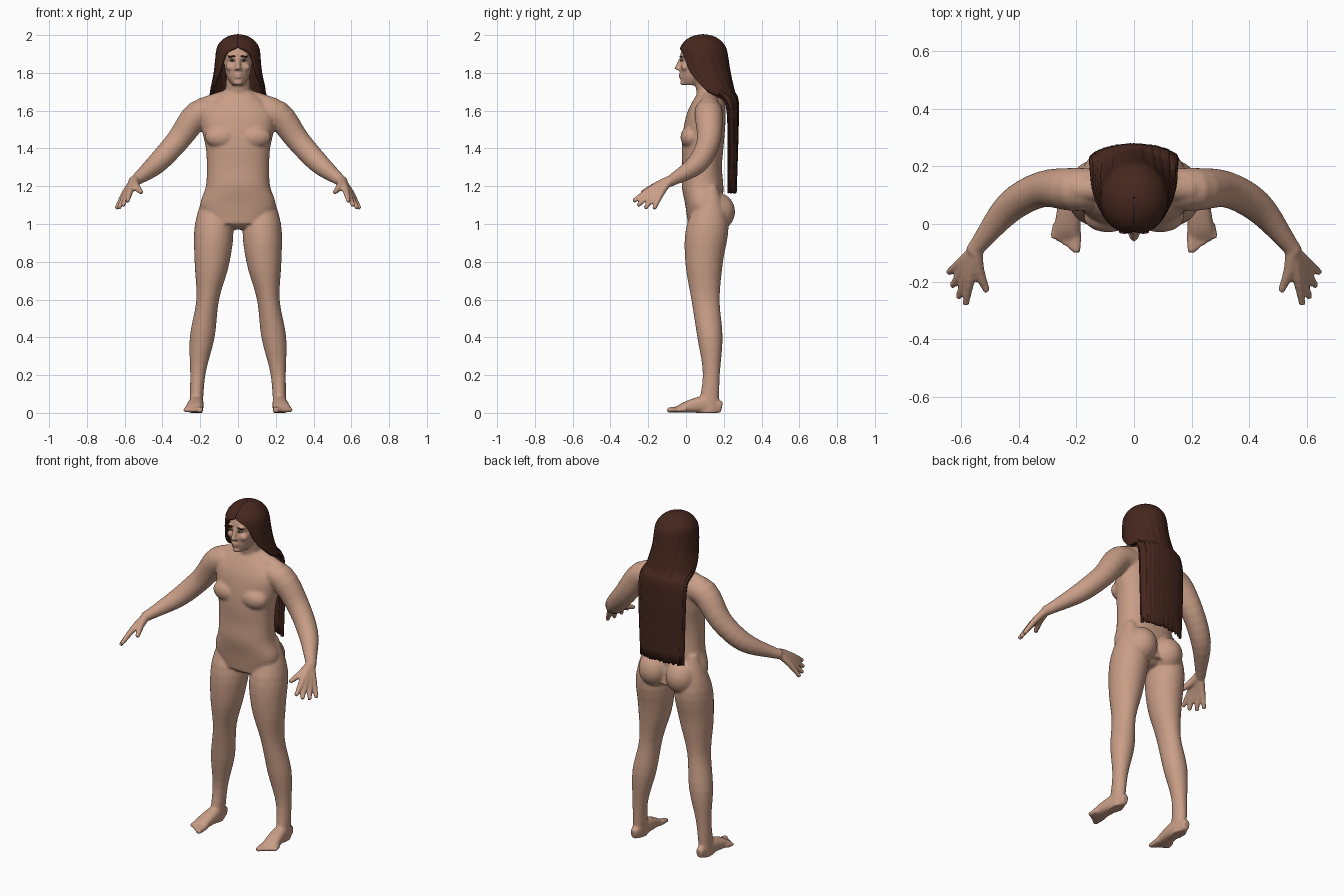
import bpy, bmesh, math, random
from mathutils import Vector, Matrix

random.seed(4)
cube = bpy.data.objects.get("Cube")
if cube:
    bpy.data.objects.remove(cube, do_unlink=True)


def material(name, red, green, blue):
    mat = bpy.data.materials.new(name)
    mat.use_nodes = True
    mat.diffuse_color = (red, green, blue, 1)
    shader = next(node for node in mat.node_tree.nodes if node.type == 'BSDF_PRINCIPLED')
    shader.inputs["Base Color"].default_value = (red, green, blue, 1)
    return mat


skin = material("skin", .58, .34, .24)
hair_brown = material("hair_brown", .06, .02, .013)
eye_white = material("eye_white", .5, .45, .4)
iris_dark = material("iris_dark", .03, .015, .01)


def finish(bm, name, mat):
    """Turn a bmesh into a smooth-shaded object."""
    mesh = bpy.data.meshes.new(name)
    bmesh.ops.recalc_face_normals(bm, faces=bm.faces)
    bm.to_mesh(mesh)
    bm.free()
    mesh.materials.append(mat)
    for polygon in mesh.polygons:
        polygon.use_smooth = True
    result = bpy.data.objects.new(name, mesh)
    bpy.context.collection.objects.link(result)
    return result


def smooth_rows(rows, steps=4):
    """Interpolate rows of numbers with a Catmull-Rom spline."""
    result = []
    last = len(rows) - 1
    for i in range(last):
        before, start, end, after = rows[max(i - 1, 0)], rows[i], rows[i + 1], rows[min(i + 2, last)]
        for step in range(steps):
            t = step / steps
            result.append([b + t / 2 * (c - a + t * (2 * a - 5 * b + 4 * c - d + t * (3 * (b - c) + d - a)))
                           for a, b, c, d in zip(before, start, end, after)])
    result.append(list(rows[last]))
    return result


def bridge(bm, rings, closed):
    for lower, upper in zip(rings, rings[1:]):
        for k in range(len(lower) - (not closed)):
            after = (k + 1) % len(lower)
            bm.faces.new((lower[k], lower[after], upper[after], upper[k]))


def signed_power(value, exponent):
    return math.copysign(abs(value) ** exponent, value)


def loft(bm, rows, side=1, level=False, roundness=1.0, sides=28):
    """Closed tube through (x, y, z, width, depth) rows; level keeps its rings horizontal."""
    rows = smooth_rows(rows)
    centres = [Vector((side * row[0], row[1], row[2])) for row in rows]
    rings = []
    for i, (centre, row) in enumerate(zip(centres, rows)):
        across, along = Vector((1, 0, 0)), Vector((0, 1, 0))
        if not level:
            heading = centres[min(i + 1, len(rows) - 1)] - centres[max(i - 1, 0)]
            across = heading.cross(Vector((0, 0, 1))).normalized()
            along = across.cross(heading).normalized()
        ring = []
        for k in range(sides):
            angle = math.tau * k / sides
            width = row[3] * signed_power(math.cos(angle), roundness)
            depth = row[4] * signed_power(math.sin(angle), roundness)
            ring.append(bm.verts.new(centre + across * width + along * depth))
        rings.append(ring)
    bridge(bm, rings, closed=True)
    bm.faces.new(rings[0])
    bm.faces.new(rings[-1])


def limb(bm, points, radii, side=1):
    loft(bm, [(*point, radius, radius) for point, radius in zip(points, radii)], side, sides=20)


def blob(bm, location, size, tilt=0):
    matrix = Matrix.Translation(location) @ Matrix.Rotation(tilt, 4, 'Y') @ Matrix.Diagonal((*size, 1))
    bmesh.ops.create_uvsphere(bm, u_segments=24, v_segments=14, radius=1, matrix=matrix)


def mirrored(vector, side):
    return Vector((vector[0] * side, vector[1], vector[2]))


body = bmesh.new()

# Torso: evenly spaced levels from hip to neck, with a curved spine
torso_widths = (.17, .2, .17, .165, .17, .19, .19, .085)
torso_depths = (.1, .1, .11, .105, .11, .11, .1, .065)
torso_rows = []
for i, (width, depth) in enumerate(zip(torso_widths, torso_depths)):
    height = 1 + i / 10
    torso_rows.append((0, .085 + .28 * (height - 1.3) ** 2, height, width, depth))
loft(body, torso_rows, level=True, roundness=.87, sides=40)
blob(body, (0, .1, 1), (.1, .08, .03))

# Neck, skull and jaw
limb(body, [(0, .13, 1.67), (0, .1, 1.8)], (.07, .06))
blob(body, (0, .08, 1.89), (.08, .11, .095))
loft(body, [(0, .03, 1.735, .03, .05), (0, .05, 1.78, .06, .08), (0, .07, 1.85, .075, .1)], level=True)

# Nose, lips and chin
loft(body, [(0, -.02, 1.89, .01, .01), (0, -.05, 1.82, .014, .014)], level=True)
for lip_height in (1.792, 1.778):
    blob(body, (0, -.03, lip_height), (.02, .01, .006))
blob(body, (0, -.015, 1.747), (.024, .018, .014))

leg_widths = (.03, .1, .093, .06, .066, .04, .034)
leg_depths = (.03, .11, .1, .075, .067, .045, .058)

for side in (1, -1):
    # Brow, nostril, cheek, chest and buttock volumes
    for location, size in (((.03, -.018, 1.89), (.028, .013, .01)),
                           ((.012, -.038, 1.82), (.009, .012, .009)),
                           ((.04, -.005, 1.83), (.026, .022, .02)),
                           ((.09, .025, 1.46), (.085, .054, .06)),
                           ((.09, .165, 1.065), (.09, .095, .1))):
        blob(body, mirrored(location, side), size)

    # Leg: waves give the stance, the thigh and the calf
    leg_rows = []
    for i, (width, depth) in enumerate(zip(leg_widths, leg_depths)):
        height = 1.2 - i / 5
        stance = .175 + .047 * math.cos(math.pi * height)
        sway = .115 + .02 * math.sin(math.tau * height)
        leg_rows.append((stance, sway, height, width, depth))
    loft(body, leg_rows, side, level=True)

    # Foot and toes
    loft(body, [(.22, .19, .03, .02, .03), (.22, .1, .045, .038, .045),
                (.23, 0, .03, .045, .03), (.235, -.05, .015, .045, .015)], side, roundness=.8)
    for i in range(5):
        root = Vector((.2, -.02, .02)).lerp(Vector((.27, 0, .02)), i / 4)
        tip = Vector((.2, -.1, .014)).lerp(Vector((.28, -.05, .014)), i / 4)
        thickness = .013 if i else .017
        limb(body, (root, root.lerp(tip, .5), tip), (thickness, thickness, thickness * .8), side)

    # Shoulder slope and arm
    limb(body, [(0, .13, 1.68), (.2, .12, 1.62)], (.05, .045), side)
    limb(body, [(.1, .12, 1.59), (.21, .12, 1.58), (.32, .12, 1.44), (.43, .06, 1.32), (.53, -.06, 1.24),
                (.56, -.1, 1.22)], (.07, .075, .063, .055, .033, .028), side)

    # Fingers fan out from the wrist and form the palm; the middle ones are longer
    wrist = Vector((.55, -.09, 1.23))
    for i in range(4):
        reach = Vector((.585, -.28, 1.12)).lerp(Vector((.645, -.17, 1.08)), i / 3) - wrist
        reach *= 1 + .1 * math.sin(math.pi * i / 3)
        knuckle = wrist + reach * .5 + Vector((0, 0, .01))
        limb(body, (wrist, knuckle, wrist + reach), (.022, .018, .012), side)
    limb(body, [wrist, (.54, -.16, 1.2), (.51, -.235, 1.165)], (.025, .021, .012), side)

# Blend the volumes into one skin
body_object = finish(body, "body", skin)
blend = body_object.modifiers.new("blend", 'REMESH')
blend.mode = 'VOXEL'
blend.voxel_size = .007
blend.use_smooth_shade = True
soften = body_object.modifiers.new("soften", 'SMOOTH')
soften.factor = .5
soften.iterations = 6

# Eyes and eyebrows
for side, label in ((1, "left"), (-1, "right")):
    for part, location, size, tilt, mat in (
            ("eye", (.03, -.024, 1.866), (.015, .007, .006), 0, eye_white),
            ("iris", (.03, -.028, 1.867), (.007, .005, .006), 0, iris_dark),
            ("eyebrow", (.033, -.027, 1.887), (.02, .007, .004), .1, hair_brown)):
        bm = bmesh.new()
        blob(bm, mirrored(location, side), size, tilt * side)
        finish(bm, f"{label}_{part}", mat)

# Hair: a domed cap, then a curtain that opens at the face and falls down the back
# Each level holds height, centre, half width, half depth and opening angle
hair_levels = []
for i in range(4):
    angle = math.pi * i / 8
    spread = max(math.sin(angle), .01)
    hair_levels.append((1.9 + .097 * math.cos(angle), .09, .11 * spread, .12 * spread, 0))
hair_levels += [(1.9, .09, .11, .122, 35), (1.8, .1, .12, .127, 55), (1.7, .13, .14, .12, 85),
                (1.65, .2, .15, .07, 95), (1.5, .22, .15, .05, 95), (1.17, .22, .14, .04, 95)]
columns = 72
strands = [random.uniform(-1, 1) for _ in range(columns + 1)]
hair = bmesh.new()
rings = []
for height, centre, width, depth, opening in smooth_rows(hair_levels):
    gap = math.radians(max(opening, 0))
    fall = min(1, (2 - height) * 5)
    ring = []
    for k, strand in enumerate(strands):
        angle = gap + (math.tau - 2 * gap) * k / columns
        swell = 1 + .02 * strand * fall
        ragged = .01 * strands[-k] * fall * (2 - height)
        ring.append(hair.verts.new((width * swell * math.sin(angle),
                                    centre - depth * swell * math.cos(angle), height + ragged)))
    rings.append(ring)
bridge(hair, rings, closed=False)
hair_object = finish(hair, "long_hair", hair_brown)
thickness = hair_object.modifiers.new("thickness", 'SOLIDIFY')
thickness.thickness = .016
thickness.offset = 0
